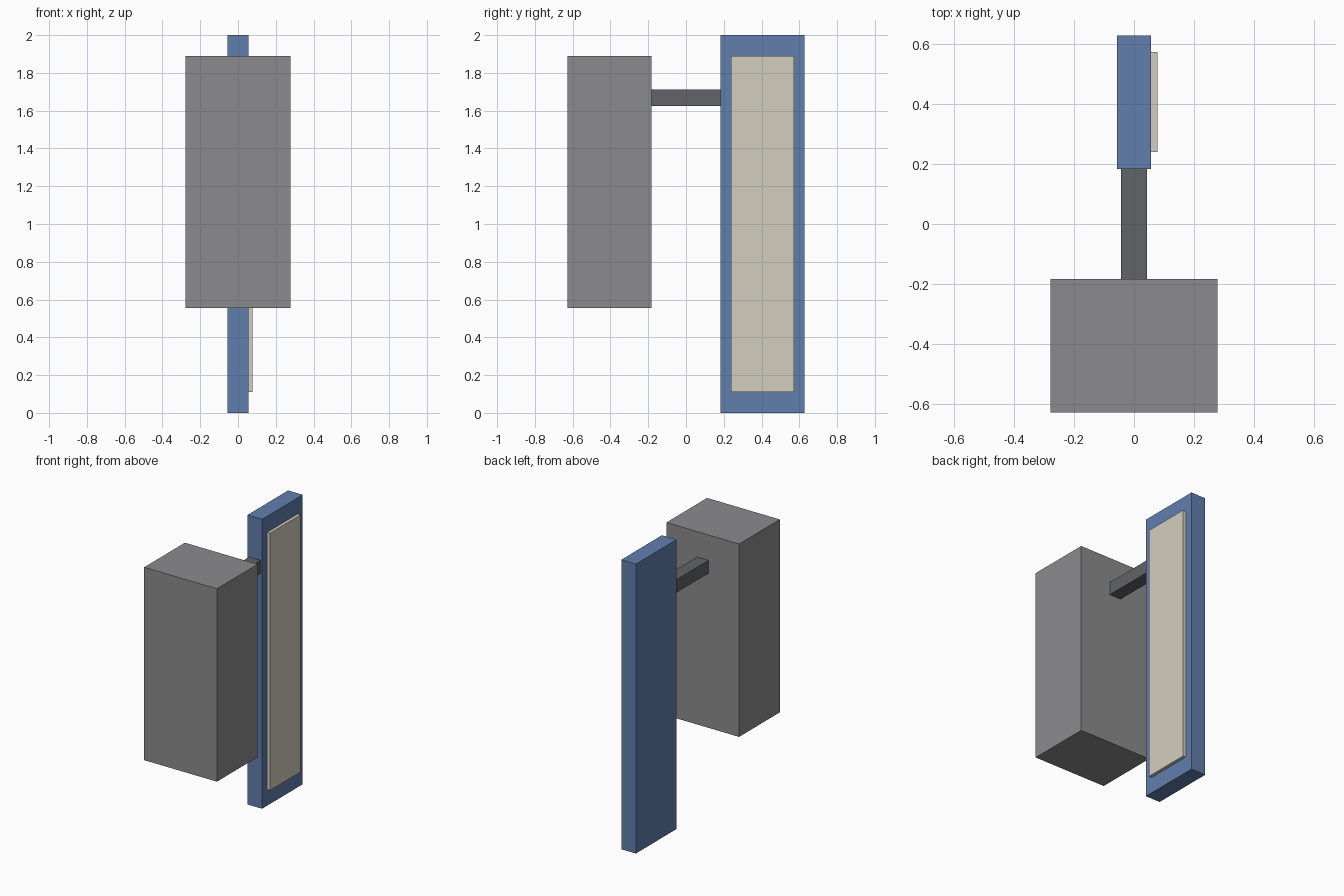
import bpy

if "Cube" in bpy.data.objects:
    bpy.data.objects.remove(bpy.data.objects["Cube"])


def material(name, color):
    m = bpy.data.materials.new(name)
    m.diffuse_color = (*color, 1)
    m.use_nodes = True
    m.node_tree.nodes["Principled BSDF"].inputs["Base Color"].default_value = m.diffuse_color
    return m


def box(name, lo, hi, mat=None):
    """Axis-aligned box between two opposite corners."""
    bpy.ops.mesh.primitive_cube_add(size=1)
    ob = bpy.context.object
    ob.name = name
    ob.location = [(a + b) / 2 for a, b in zip(lo, hi)]
    ob.scale = [b - a for a, b in zip(lo, hi)]
    bpy.ops.object.transform_apply(location=True, rotation=False, scale=True)
    if mat:
        ob.data.materials.append(mat)
    return ob


blue = material("blue", (0.12, 0.21, 0.42))
cream = material("cream", (0.65, 0.62, 0.52))
dark = material("dark_grey", (0.12, 0.125, 0.14))
grey = material("mid_grey", (0.26, 0.26, 0.27))

# Large housing at the front
box("housing", (-0.278, -0.627, 0.556), (0.278, -0.183, 1.889), grey)

# Arm joining housing and board
box("connecting_arm", (-0.044, -0.183, 1.624), (0.044, 0.183, 1.713), dark)

# Tall upright board with a raised panel on its right face
box("upright_board", (-0.056, 0.183, 0.0), (0.056, 0.627, 2.0), blue)
box("side_panel", (0.056, 0.239, 0.111), (0.078, 0.572, 1.889), cream)
